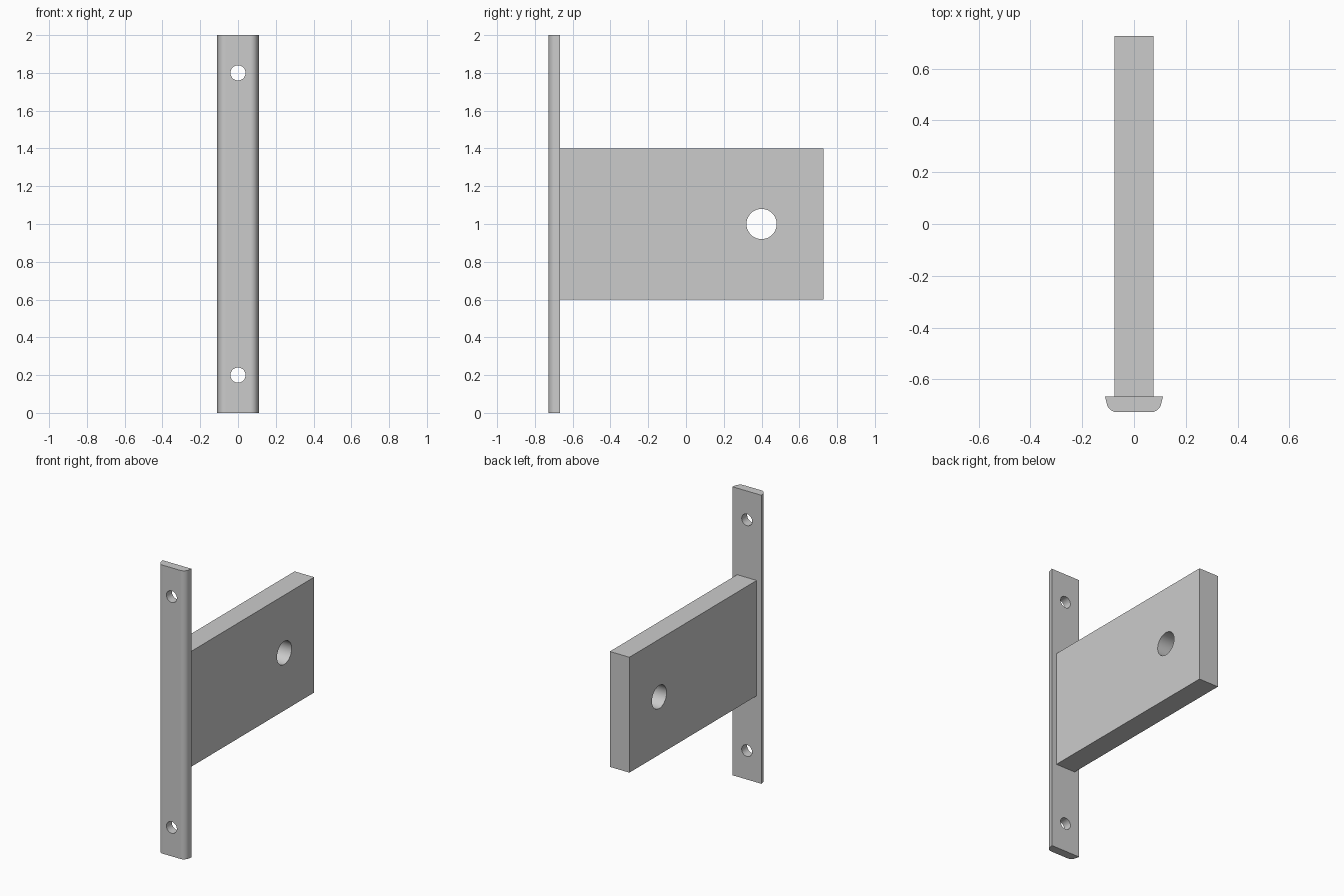
import bpy
import bmesh
from math import radians, cos, sin, pi

cube = bpy.data.objects.get("Cube")
if cube:
    bpy.data.objects.remove(cube, do_unlink=True)

HEIGHT = 2.0
FRONT, JOINT, BACK = -0.727, -0.667, 0.727

grey = bpy.data.materials.new("plain_grey")
grey.use_nodes = True
colour = (0.6, 0.6, 0.6, 1)
grey.diffuse_color = colour
grey.node_tree.nodes["Principled BSDF"].inputs["Base Color"].default_value = colour


def extrude_profile(name, points, z0, z1):
    """Extrude an (x, y) outline upwards from z0 to z1."""
    bm = bmesh.new()
    face = bm.faces.new([bm.verts.new((x, y, z0)) for x, y in points])
    result = bmesh.ops.extrude_face_region(bm, geom=[face])
    verts = [v for v in result["geom"] if isinstance(v, bmesh.types.BMVert)]
    bmesh.ops.translate(bm, verts=verts, vec=(0, 0, z1 - z0))
    bmesh.ops.recalc_face_normals(bm, faces=bm.faces)
    mesh = bpy.data.meshes.new(name)
    bm.to_mesh(mesh)
    bm.free()
    mesh.materials.append(grey)
    obj = bpy.data.objects.new(name, mesh)
    bpy.context.collection.objects.link(obj)
    return obj


def activate(obj):
    bpy.ops.object.select_all(action="DESELECT")
    obj.select_set(True)
    bpy.context.view_layer.objects.active = obj


def drill(obj, location, radius, rotation):
    """Cut a round through hole."""
    bpy.ops.mesh.primitive_cylinder_add(
        vertices=48, radius=radius, depth=0.5, location=location, rotation=rotation)
    cutter = bpy.context.object
    cutter.name = "hole_cutter"
    cutter.hide_render = True
    cutter.data.materials.append(grey)
    mod = obj.modifiers.new("hole", "BOOLEAN")
    mod.operation = "DIFFERENCE"
    mod.solver = "EXACT"
    mod.object = cutter
    activate(obj)
    bpy.ops.object.modifier_apply(modifier=mod.name)
    bpy.data.objects.remove(cutter, do_unlink=True)


def finish(obj):
    activate(obj)
    bpy.ops.object.shade_smooth_by_angle(angle=radians(30))
    obj.modifiers.new("flat_face_normals", "WEIGHTED_NORMAL").keep_sharp = True


# Mounting plate: tapered sides, rounded front edges
corner, steps = 0.04, 10
half = [(0.112, JOINT)]
for i in range(steps + 1):
    a = radians(-14 - 76 * i / steps)
    half.append((0.066 + corner * cos(a), FRONT + corner + corner * sin(a)))
outline = half + [(-x, y) for x, y in reversed(half)]
plate = extrude_profile("mounting_plate", outline, 0, HEIGHT)
for z in (0.2, HEIGHT - 0.2):
    drill(plate, (0, FRONT, z), 0.04, (pi / 2, 0, 0))
finish(plate)

# Upright arm with a cross hole near its free end
w = 0.075
arm = extrude_profile(
    "arm", [(-w, JOINT), (w, JOINT), (w, BACK), (-w, BACK)], 0.6, 1.4)
drill(arm, (0, 0.4, 1), 0.08, (0, pi / 2, 0))
finish(arm)
